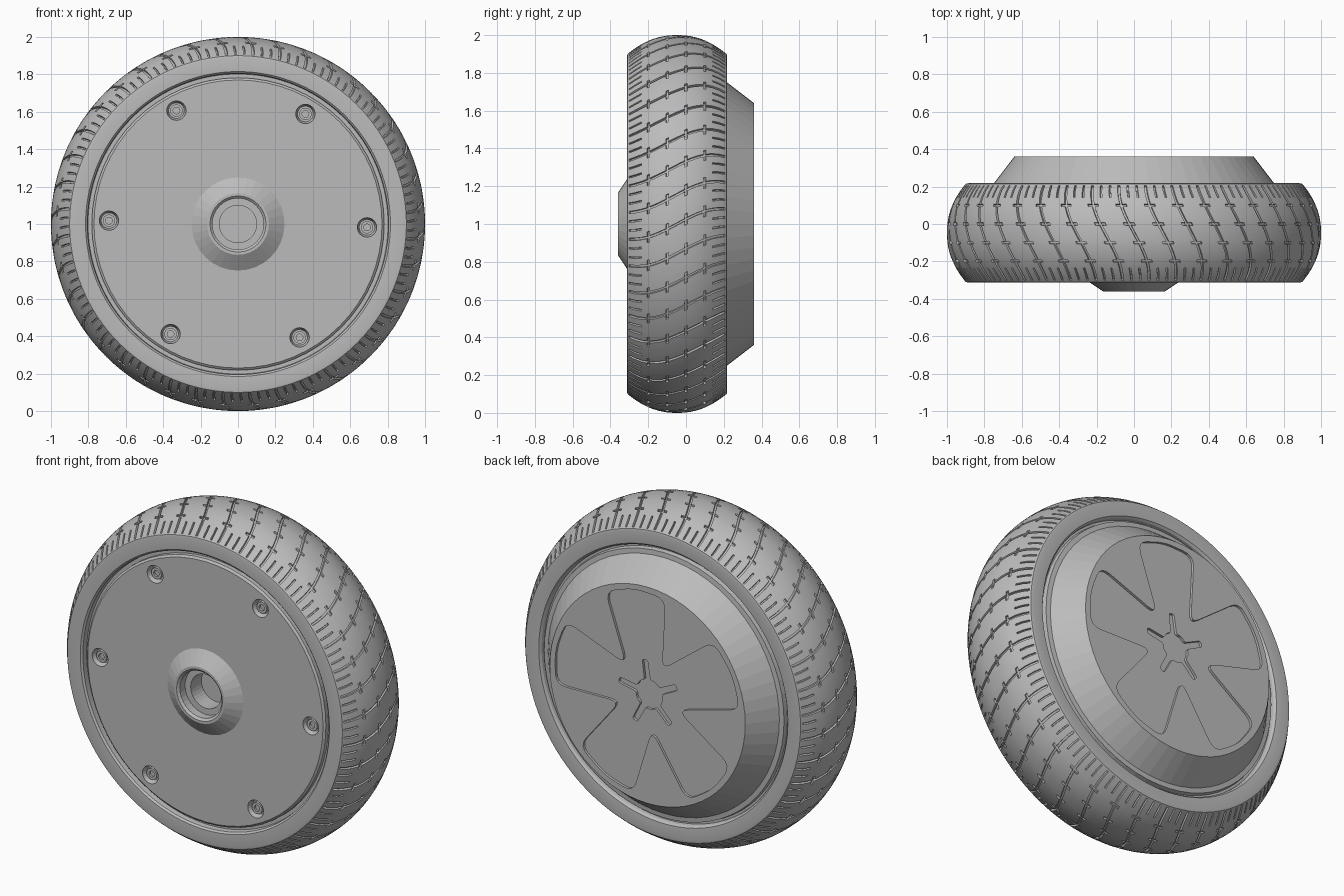
import bpy, bmesh, math
from math import sin, cos, pi, radians
from mathutils import Vector

cube = bpy.data.objects.get("Cube")
if cube:
    bpy.data.objects.remove(cube)

grey = bpy.data.materials.new("plain_grey")
grey.use_nodes = True
COLOUR = (0.5, 0.5, 0.5, 1)
grey.diffuse_color = COLOUR
for node in grey.node_tree.nodes:
    if node.type == 'BSDF_PRINCIPLED':
        node.inputs["Base Color"].default_value = COLOUR


def finish(bm, name):
    mesh = bpy.data.meshes.new(name)
    bm.to_mesh(mesh)
    bm.free()
    mesh.materials.append(grey)
    obj = bpy.data.objects.new(name, mesh)
    bpy.context.collection.objects.link(obj)
    return obj


def revolve(profile, angles, centre=(0, 1), twist=lambda y: 0):
    """Closed (radius, y) profile turned about the y direction."""
    bm = bmesh.new()
    rings = [[bm.verts.new((centre[0] + r * cos(a + twist(y)), y,
                            centre[1] + r * sin(a + twist(y)))) for a in angles]
             for r, y in profile]
    n = len(angles)
    faces = {}
    for i, ring in enumerate(rings):
        nxt = rings[(i + 1) % len(rings)]
        for j in range(n):
            k = (j + 1) % n
            faces[i, j] = bm.faces.new((ring[j], ring[k], nxt[k], nxt[j]))
    return bm, faces


def lathe(name, profile, segs=64, centre=(0, 1)):
    bm, _ = revolve(profile, [2 * pi * k / segs for k in range(segs)], centre)
    bmesh.ops.remove_doubles(bm, verts=bm.verts, dist=1e-5)
    bmesh.ops.recalc_face_normals(bm, faces=bm.faces)
    return finish(bm, name)


def rounded_prism(name, polar, soft, y0, y1):
    """Outline from (radius, degrees) corners, softened and extruded along y."""
    pts = [Vector((r * cos(radians(a)), r * sin(radians(a)))) for r, a in polar]
    outline = []
    for i, p in enumerate(pts):
        ends = []
        for q in (pts[i - 1], pts[(i + 1) % len(pts)]):
            d = q - p
            ends.append(p + d.normalized() * min(soft, d.length * 0.45))
        for t in (0, 0.25, 0.5, 0.75, 1):
            outline.append(ends[0] * (1 - t) ** 2 + p * 2 * t * (1 - t) + ends[1] * t * t)
    bm = bmesh.new()
    rows = [[bm.verts.new((p.x, y, 1 + p.y)) for p in outline] for y in (y0, y1)]
    for row in rows:
        bm.faces.new(row)
    for i in range(len(outline)):
        bm.faces.new((rows[0][i - 1], rows[0][i], rows[1][i], rows[1][i - 1]))
    bmesh.ops.recalc_face_normals(bm, faces=bm.faces)
    return finish(bm, name)


def cut(target, cutter):
    mod = target.modifiers.new("cut", 'BOOLEAN')
    mod.operation = 'DIFFERENCE'
    mod.solver = 'EXACT'
    mod.object = cutter
    cutter.hide_render = True
    bpy.context.view_layer.objects.active = target
    bpy.ops.object.modifier_apply(modifier=mod.name)
    bpy.data.objects.remove(cutter)


# Tyre: crowned tread whose grid follows the slanted grooves
MID, HALF, PERIODS = -0.0475, 0.2625, 40


def across(y):
    return max(-1, min(1, (y - MID) / HALF))


dashes = (-0.2, -0.1, 0, 0.1)
ys = {MID + HALF * s * u for s in (-1, 1) for u in (1, 0.97, 0.85, 0.72)}
ys |= {d + e for d in dashes for e in (-0.007, 0.007)}
ys |= {MID, -0.15, 0.05, -0.075, 0.075, -0.025, 0.025, -0.125, -0.175}
tread = [(1 - 0.1 * abs(across(y)) ** 2.2, y) for y in sorted(ys)]
profile = ([(0.8, -0.25), (0.805, -0.3), (0.815, -0.31), (0.885, -0.313)] + tread
           + [(0.885, 0.218), (0.815, 0.212), (0.805, 0.2), (0.8, 0.16)])
steps = (-0.19, -0.045, 0.045, 0.19, 0.3, 0.365, 0.635, 0.7)
pitch = 2 * pi / PERIODS
angles = [(p + t) * pitch for p in range(PERIODS) for t in steps]
bm, grid = revolve(profile, angles, twist=lambda y: 0.09 * sin(across(y) * pi / 2))
bmesh.ops.recalc_face_normals(bm, faces=bm.faces)
grooves = []
for (i, j), face in grid.items():
    if i + 1 == len(profile):
        continue
    y = (profile[i][1] + profile[i + 1][1]) / 2
    u, col = abs(across(y)), j % len(steps)
    in_dash = any(abs(y - d) < 0.004 for d in dashes)
    if profile[i][0] < 0.89 or u > 0.97:
        continue
    if col == 1 or (col in (4, 6) and u > 0.72) or (col in (0, 2) and in_dash):
        grooves.append(face)
bmesh.ops.inset_region(bm, faces=grooves, thickness=0.0015, depth=-0.012,
                       use_even_offset=True)
tyre = finish(bm, "tyre")
bpy.ops.object.select_all(action='DESELECT')
tyre.select_set(True)
bpy.context.view_layer.objects.active = tyre
bpy.ops.object.shade_smooth_by_angle(angle=radians(30))

# Front plate with sunken screws
plate = lathe("front_plate", [(0.2, -0.05), (0.2, -0.305), (0.77, -0.305), (0.782, -0.295),
                              (0.782, -0.27), (0.82, -0.27), (0.82, -0.05)])
for k in range(6):
    a = radians(60 * k - 1.5)
    c = (0.69 * cos(a), 1 + 0.69 * sin(a))
    cut(plate, lathe("screw_hole", [(0, -0.33), (0.052, -0.33), (0.052, -0.3),
                                    (0.042, -0.27), (0, -0.27)], 24, c))
    lathe("screw", [(0, -0.28), (0.018, -0.28), (0.018, -0.293), (0.033, -0.293),
                    (0.033, -0.26), (0, -0.26)], 18, c)

# Conical boss with stepped axle bore
lathe("axle_boss", [(0, -0.2), (0.1, -0.2), (0.1, -0.3), (0.137, -0.3), (0.137, -0.348),
                    (0.15, -0.36), (0.165, -0.36), (0.252, -0.303), (0.252, -0.1), (0, -0.1)], 32)

# Back cover with a five-armed recess and a smaller slotted one at its centre
cover = lathe("back_cover", [(0, -0.04), (0.82, -0.04), (0.82, 0.18), (0.79, 0.18),
                             (0.785, 0.205), (0.757, 0.208), (0.64, 0.36), (0, 0.36)])
arms, slots = [], []
for k in range(5):
    a = 82 + 72 * k
    arms += [(0.61, a - 19), (0.615, a), (0.61, a + 19), (0.2, a + 36)]
    slots += [(0.2, a - 5), (0.2, a + 5), (0.085, a + 13), (0.09, a + 36), (0.085, a + 59)]
cut(cover, rounded_prism("arm_recess", arms, 0.07, 0.345, 0.4))
cut(cover, rounded_prism("slot_recess", slots, 0.014, 0.33, 0.4))
